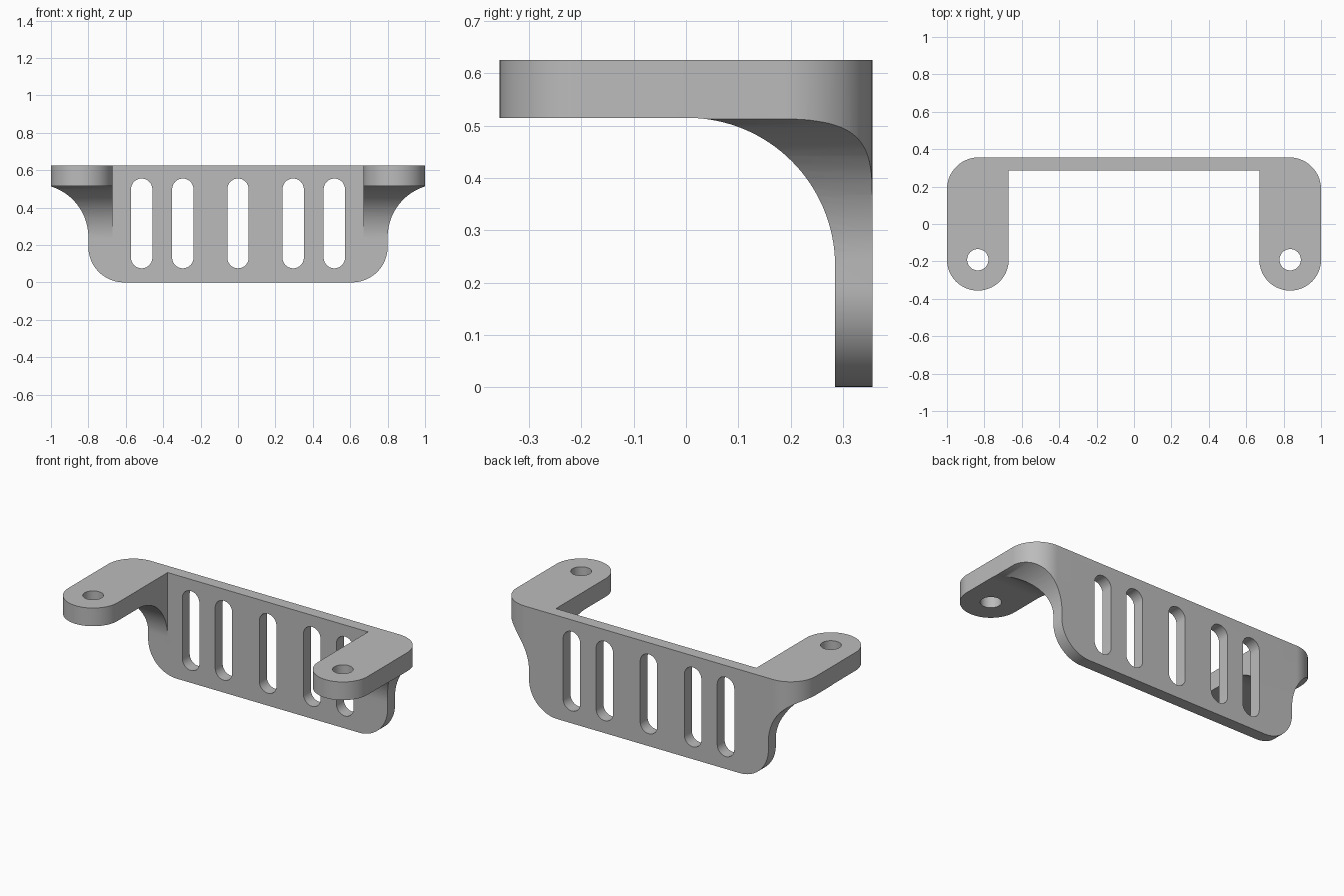
import bpy
import bmesh
from math import sin, cos, radians
from mathutils import Vector

cube = bpy.data.objects.get("Cube")
if cube:
    bpy.data.objects.remove(cube, do_unlink=True)

# Main dimensions
TOP, ARM_Z = 0.625, 0.515
BACK, PLATE_Y = 0.356, 0.285
ARM_X, ARM_R, HOLE_Y = 0.835, 0.165, -0.191
CORNER, FOOT, FLARE = 0.17, 0.19, 0.285

grey = bpy.data.materials.new("plain grey")
grey.use_nodes = True
grey.diffuse_color = (0.5, 0.5, 0.5, 1)
grey.node_tree.nodes["Principled BSDF"].inputs["Base Color"].default_value = (0.5, 0.5, 0.5, 1)


def arc(cx, cy, r, start, end, steps=24):
    angles = [radians(start + (end - start) * i / steps) for i in range(steps + 1)]
    return [(cx + r * cos(a), cy + r * sin(a)) for a in angles]


def mirrored(half):
    """Close a right-hand outline with its left-hand copy."""
    return half + [(-x, y) for x, y in reversed(half)]


def prism(name, outline, axis, low, high):
    """Extrude a flat outline along the given axis."""
    place = {"X": lambda u, v: (low, u, v),
             "Y": lambda u, v: (u, low, v),
             "Z": lambda u, v: (u, v, low)}[axis]
    bm = bmesh.new()
    face = bm.faces.new([bm.verts.new(place(u, v)) for u, v in outline])
    new = bmesh.ops.extrude_face_region(bm, geom=[face])["geom"]
    move = Vector([high - low if a == axis else 0 for a in "XYZ"])
    bmesh.ops.translate(bm, verts=[g for g in new if isinstance(g, bmesh.types.BMVert)], vec=move)
    bmesh.ops.recalc_face_normals(bm, faces=bm.faces)
    mesh = bpy.data.meshes.new(name)
    bm.to_mesh(mesh)
    bm.free()
    mesh.materials.append(grey)
    obj = bpy.data.objects.new(name, mesh)
    bpy.context.collection.objects.link(obj)
    return obj


def carve(target, cutter, operation="DIFFERENCE"):
    cutter.hide_render = True
    mod = target.modifiers.new("carve", "BOOLEAN")
    mod.operation, mod.solver, mod.object = operation, "EXACT", cutter
    bpy.context.view_layer.objects.active = target
    bpy.ops.object.modifier_apply(modifier=mod.name)
    bpy.data.objects.remove(cutter, do_unlink=True)


# Plan of the back plate with its two forward arms
plan = mirrored([(ARM_X - ARM_R, PLATE_Y)]
                + arc(ARM_X, HOLE_Y, ARM_R, 180, 360, 40)
                + arc(1 - CORNER, BACK - CORNER, CORNER, 0, 90))
bracket = prism("mounting_bracket", plan, "Z", -0.1, TOP)

# Front outline: rounded feet, flared shoulders
front = mirrored(arc(0.8 - FOOT, FOOT, FOOT, -90, 0)
                 + arc(0.8 + FLARE, 0.241, FLARE, 180, 90)
                 + [(1.2, 0.241 + FLARE), (1.2, 0.8)])
carve(bracket, prism("front_outline", front, "Y", -0.6, 0.6), "INTERSECT")

# Hollow under the arms, with a rounded inner corner
fillet = ARM_Z - 0.232
under = [(-0.6, ARM_Z), (-0.6, -0.3), (PLATE_Y, -0.3)] + arc(
    PLATE_Y - fillet, 0.232, fillet, 0, 90, 32)
carve(bracket, prism("under_arm", under, "X", -1.3, 1.3))

# Screw holes
for side in (-1, 1):
    hole = arc(side * ARM_X, HOLE_Y, 0.057, 0, 360, 40)[:-1]
    carve(bracket, prism("screw_hole", hole, "Z", 0.4, 0.8))

# Upright slots
for x in (-0.515, -0.295, 0, 0.295, 0.515):
    slot = arc(x, 0.498, 0.057, 0, 180) + arc(x, 0.132, 0.057, 180, 360)
    carve(bracket, prism("slot", slot, "Y", 0.2, 0.5))

# Smooth the curved walls, keep the edges crisp
bpy.ops.object.select_all(action="DESELECT")
bracket.select_set(True)
bpy.context.view_layer.objects.active = bracket
bpy.ops.object.shade_smooth_by_angle(angle=radians(30))
